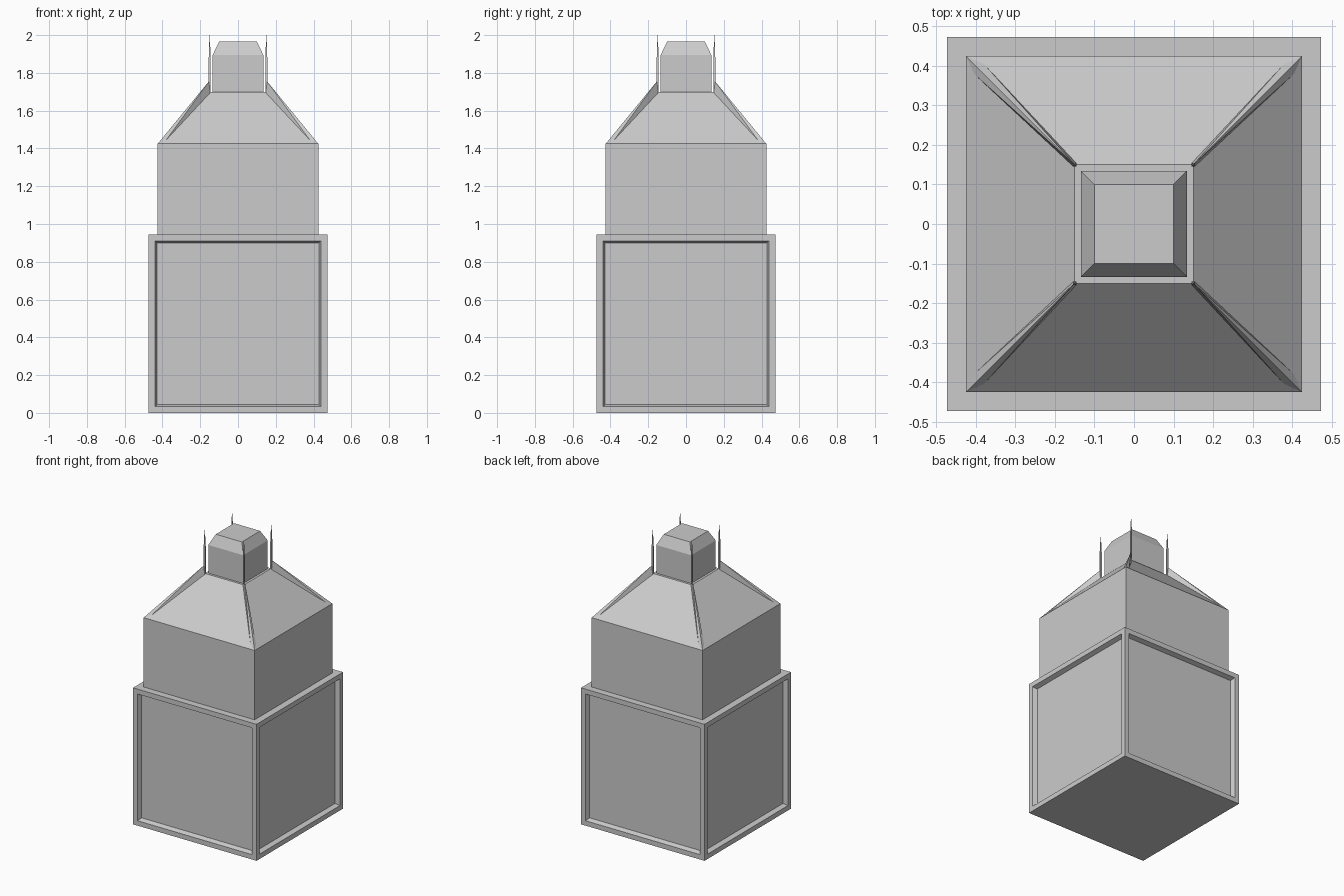
import bpy, bmesh
from mathutils import Vector

cube = bpy.data.objects.get("Cube")
if cube:
    bpy.data.objects.remove(cube, do_unlink=True)

GREY = (0.6, 0.6, 0.6, 1)
grey = bpy.data.materials.new("plain_grey")
grey.diffuse_color = GREY
grey.use_nodes = True
grey.node_tree.nodes["Principled BSDF"].inputs["Base Color"].default_value = GREY


def finish(name, bm):
    bmesh.ops.recalc_face_normals(bm, faces=bm.faces)
    mesh = bpy.data.meshes.new(name)
    bm.to_mesh(mesh)
    bm.free()
    mesh.materials.append(grey)
    obj = bpy.data.objects.new(name, mesh)
    bpy.context.collection.objects.link(obj)
    return obj


def add_stack(bm, levels, cx=0, cy=0):
    """Square sections (half width, height) joined into one closed solid."""
    rings = [[bm.verts.new((cx + sx * h, cy + sy * h, z))
              for sx, sy in ((-1, -1), (1, -1), (1, 1), (-1, 1))]
             for h, z in levels]
    bm.faces.new(rings[0][::-1])
    bm.faces.new(rings[-1])
    for low, high in zip(rings, rings[1:]):
        for i in range(4):
            j = (i + 1) % 4
            bm.faces.new((low[i], low[j], high[j], high[i]))


def stack(name, levels):
    bm = bmesh.new()
    add_stack(bm, levels)
    return finish(name, bm)


# Pedestal with a sunken, bevel-edged panel on each side
BASE, BASE_TOP = 0.473, 0.945
bm = bmesh.new()
add_stack(bm, [(BASE, 0), (BASE, BASE_TOP)])
bm.normal_update()
sides = [f for f in bm.faces if abs(f.normal.z) < 0.5]
bmesh.ops.inset_individual(bm, faces=sides, thickness=0.048)
bmesh.ops.inset_individual(bm, faces=sides, thickness=0.016, depth=-0.03)
finish("pedestal", bm)

# Upper block with its sloping roof, and the chamfered cap
WALL, EAVES, NECK, ROOF_TOP = 0.425, 1.425, 0.15, 1.70
stack("upper_block", [(WALL, BASE_TOP), (WALL, EAVES), (NECK, ROOF_TOP)])
stack("cap", [(0.134, ROOF_TOP), (0.134, 1.895), (0.1, 1.965)])

# Raised hip ribs that run up to slender corner spikes
for side_y, end in ((-1, "front"), (1, "back")):
    for side_x, hand in ((-1, "right"), (1, "left")):
        bm = bmesh.new()
        points = [(WALL, WALL, EAVES), (NECK, NECK, 1.76), (NECK, NECK, 1.69),
                  (0.38, 0.405, 1.445), (0.405, 0.38, 1.445),
                  (0.145, 0.153, 1.697), (0.153, 0.145, 1.697)]
        verts = [bm.verts.new((x * side_x, y * side_y, z)) for x, y, z in points]
        hull = bmesh.ops.convex_hull(bm, input=verts)
        spare = {v for v in hull["geom_interior"] if isinstance(v, bmesh.types.BMVert)}
        bmesh.ops.delete(bm, geom=list(spare), context="VERTS")
        finish(f"{end}_{hand}_hip_rib", bm)

        bm = bmesh.new()
        add_stack(bm, [(0.005, 1.69), (0.005, 1.88), (0.001, 2.0)],
                  side_x * NECK, side_y * NECK)
        finish(f"{end}_{hand}_spike", bm)
